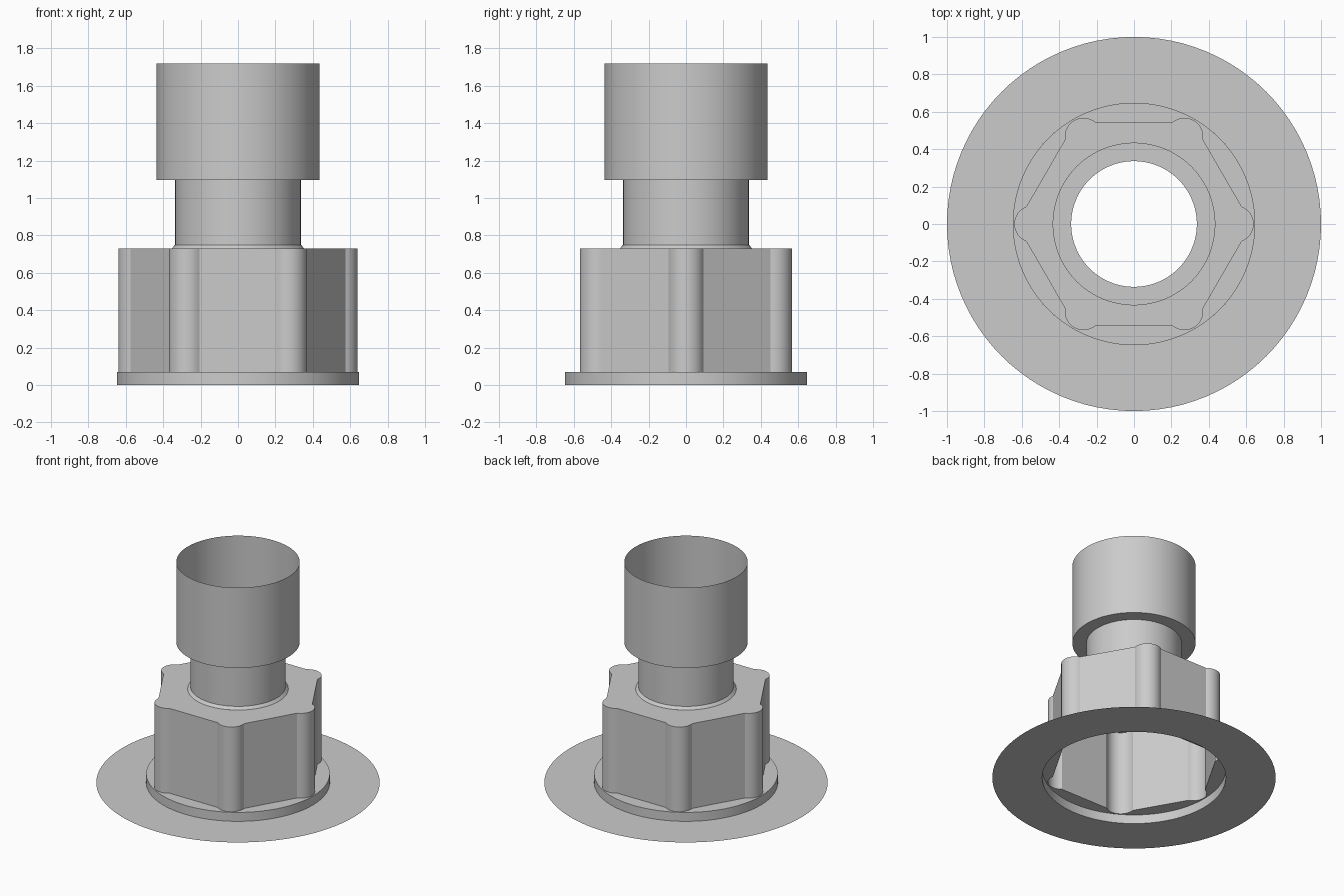
import bpy
import math

cube = bpy.data.objects.get("Cube")
if cube:
    bpy.data.objects.remove(cube, do_unlink=True)

# One plain grey for everything
grey = bpy.data.materials.new("plain grey")
grey.use_nodes = True
COLOUR = (0.6, 0.6, 0.6, 1)
grey.diffuse_color = COLOUR
grey.node_tree.nodes["Principled BSDF"].inputs["Base Color"].default_value = COLOUR


def skin(name, loops):
    """Open sheet running through a list of equal-length closed loops."""
    n = len(loops[0])
    verts = [p for loop in loops for p in loop]
    faces = [(k * n + i, k * n + (i + 1) % n, (k + 1) * n + (i + 1) % n, (k + 1) * n + i)
             for k in range(len(loops) - 1) for i in range(n)]
    mesh = bpy.data.meshes.new(name)
    mesh.from_pydata(verts, [], faces)
    mesh.materials.append(grey)
    obj = bpy.data.objects.new(name, mesh)
    bpy.context.collection.objects.link(obj)
    bpy.ops.object.select_all(action='DESELECT')
    obj.select_set(True)
    bpy.context.view_layer.objects.active = obj
    bpy.ops.object.shade_smooth_by_angle(angle=math.radians(30))
    return obj


def ring(radius, z, angles):
    return [(radius * math.cos(a), radius * math.sin(a), z) for a in angles]


def lathe(name, profile, segments=96):
    angles = [math.tau * i / segments for i in range(segments)]
    return skin(name, [ring(r, z, angles) for r, z in profile])


# Hexagonal nut outline with a round lobe on each corner
APOTHEM, LOBE_CENTRE, LOBE_R = 0.545, 0.54, 0.1
RING_R, RING_Z, NUT_Z, COLLAR_R = 0.648, 0.07, 0.73, 0.355
reach = math.pi / 6 + math.acos((APOTHEM - LOBE_CENTRE * math.cos(math.pi / 6)) / LOBE_R)
LOBE_STEPS, FLAT_STEPS = 16, 12


def turn(p, angle):
    c, s = math.cos(angle), math.sin(angle)
    return (p[0] * c - p[1] * s, p[0] * s + p[1] * c)


lobe = []
for i in range(LOBE_STEPS + 1):
    a = reach * (2 * i / LOBE_STEPS - 1)
    lobe.append((LOBE_CENTRE + LOBE_R * math.cos(a), LOBE_R * math.sin(a)))
start, end = lobe[-1], turn(lobe[0], math.pi / 3)
flat = [tuple(s + (e - s) * i / FLAT_STEPS for s, e in zip(start, end))
        for i in range(1, FLAT_STEPS)]
outline = [turn(p, k * math.pi / 3) for k in range(6) for p in lobe + flat]
angles = [math.atan2(y, x) for x, y in outline]

# Thin floor plate and the low step standing on it
lathe("floor_flange", [(1, 0), (RING_R, 0)])
lathe("base_ring_wall", [(RING_R, 0), (RING_R, RING_Z)])

# Lobed nut: step top, side walls and top face
skin("lobed_nut", [
    ring(RING_R, RING_Z, angles),
    [(x, y, RING_Z) for x, y in outline],
    [(x, y, NUT_Z) for x, y in outline],
    ring(COLLAR_R, NUT_Z, angles),
])

# Neck with a small chamfer, widening into the open socket
lathe("neck", [(COLLAR_R, NUT_Z), (0.336, 0.75), (0.336, 1.095)])
lathe("open_socket", [(0.336, 1.095), (0.435, 1.095), (0.435, 1.72)])
